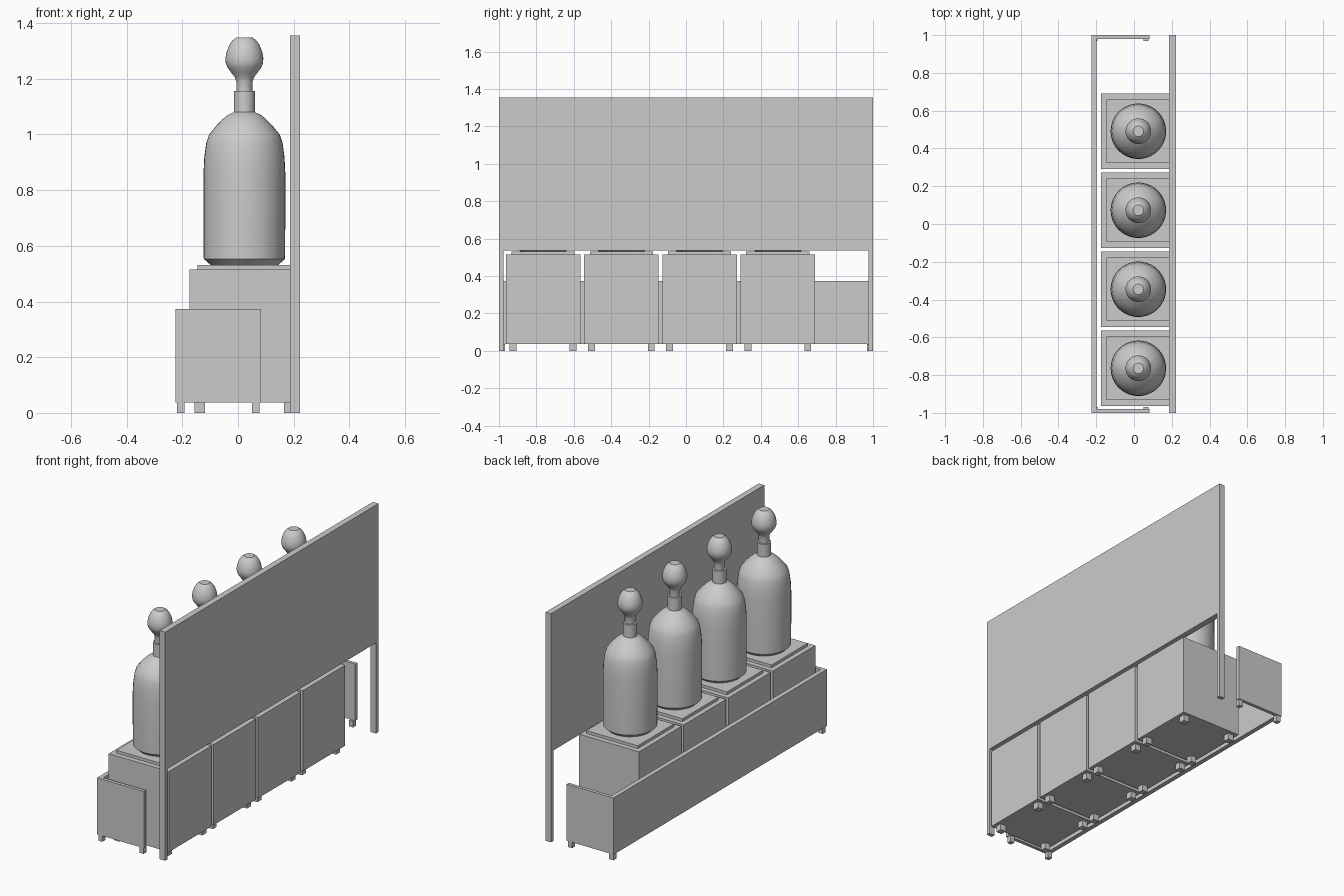
import bpy, bmesh
from math import cos, sin, tau

if "Cube" in bpy.data.objects:
    bpy.data.objects.remove(bpy.data.objects["Cube"])


def make_object(name, bm):
    mesh = bpy.data.meshes.new(name)
    bmesh.ops.recalc_face_normals(bm, faces=bm.faces)
    bm.to_mesh(mesh)
    bm.free()
    ob = bpy.data.objects.new(name, mesh)
    bpy.context.collection.objects.link(ob)
    return ob


def box(name, x0, x1, y0, y1, z0, z1):
    bm = bmesh.new()
    bmesh.ops.create_cube(bm, size=1)
    for v in bm.verts:
        v.co = ((x0 + x1) / 2 + v.co.x * (x1 - x0),
                (y0 + y1) / 2 + v.co.y * (y1 - y0),
                (z0 + z1) / 2 + v.co.z * (z1 - z0))
    return make_object(name, bm)


def lathe(name, cx, cy, profile, n=40):
    bm = bmesh.new()
    rings = [[bm.verts.new((cx + r * cos(tau * i / n), cy + r * sin(tau * i / n), z))
              for i in range(n)] for r, z in profile]
    for a, b in zip(rings, rings[1:]):
        for i in range(n):
            j = (i + 1) % n
            bm.faces.new((a[i], a[j], b[j], b[i]))
    bm.faces.new(rings[0])
    bm.faces.new(rings[-1])
    ob = make_object(name, bm)
    bpy.ops.object.select_all(action='DESELECT')
    ob.select_set(True)
    bpy.context.view_layer.objects.active = ob
    bpy.ops.object.shade_smooth_by_angle(angle=0.6)
    return ob


LEG = 0.037
CX = 0.023

# Bottle body with stepped neck, and ball stopper
BODY = [(0.122, 0.532), (0.146, 0.553), (0.147, 0.70), (0.147, 0.86), (0.144, 0.92),
        (0.137, 0.97), (0.127, 1.0), (0.098, 1.035), (0.078, 1.055), (0.06, 1.07),
        (0.038, 1.08), (0.038, 1.156), (0.029, 1.157)]
STOPPER = [(0.029, 1.15), (0.029, 1.19), (0.034, 1.205), (0.047, 1.222), (0.061, 1.241),
           (0.067, 1.257), (0.068, 1.275), (0.064, 1.297), (0.055, 1.32),
           (0.043, 1.338), (0.028, 1.349)]

# Four cabinets, each with feet, a plinth and a bottle
for k in range(4):
    cy = 0.491 - 0.4183 * k
    box(f"cabinet_{k}", CX - 0.198, CX + 0.198, cy - 0.199, cy + 0.199, LEG, 0.515)
    box(f"plinth_{k}", CX - 0.169, CX + 0.169, cy - 0.169, cy + 0.169, 0.515, 0.532)
    for sx in (-1, 1):
        for sy in (-1, 1):
            x, y = CX + sx * 0.16, cy + sy * 0.16
            box(f"cabinet_foot_{k}", x - 0.0185, x + 0.0185, y - 0.0185, y + 0.0185, 0, LEG)
    lathe(f"bottle_{k}", CX, cy, BODY)
    lathe(f"stopper_{k}", CX, cy, STOPPER)

# Tall back screen between two posts
box("back_screen", 0.186, 0.222, -0.976, 0.976, 0.537, 1.356)
for s in (-1, 1):
    ys = sorted((s * 0.976, s * 1.0))
    box("screen_post", 0.186, 0.222, *ys, 0, 1.356)

# Low counter wall with a return at each end, on small feet
box("counter_wall", -0.225, -0.198, -1, 1, LEG, 0.373)
for s in (-1, 1):
    ys = sorted((s * 0.98, s * 1.0))
    box("counter_return", -0.198, 0.083, *ys, LEG, 0.373)
    ys = sorted((s * 0.968, s * 0.996))
    for x in (-0.22, 0.05):
        box("counter_foot", x, x + 0.027, *ys, 0, LEG)
